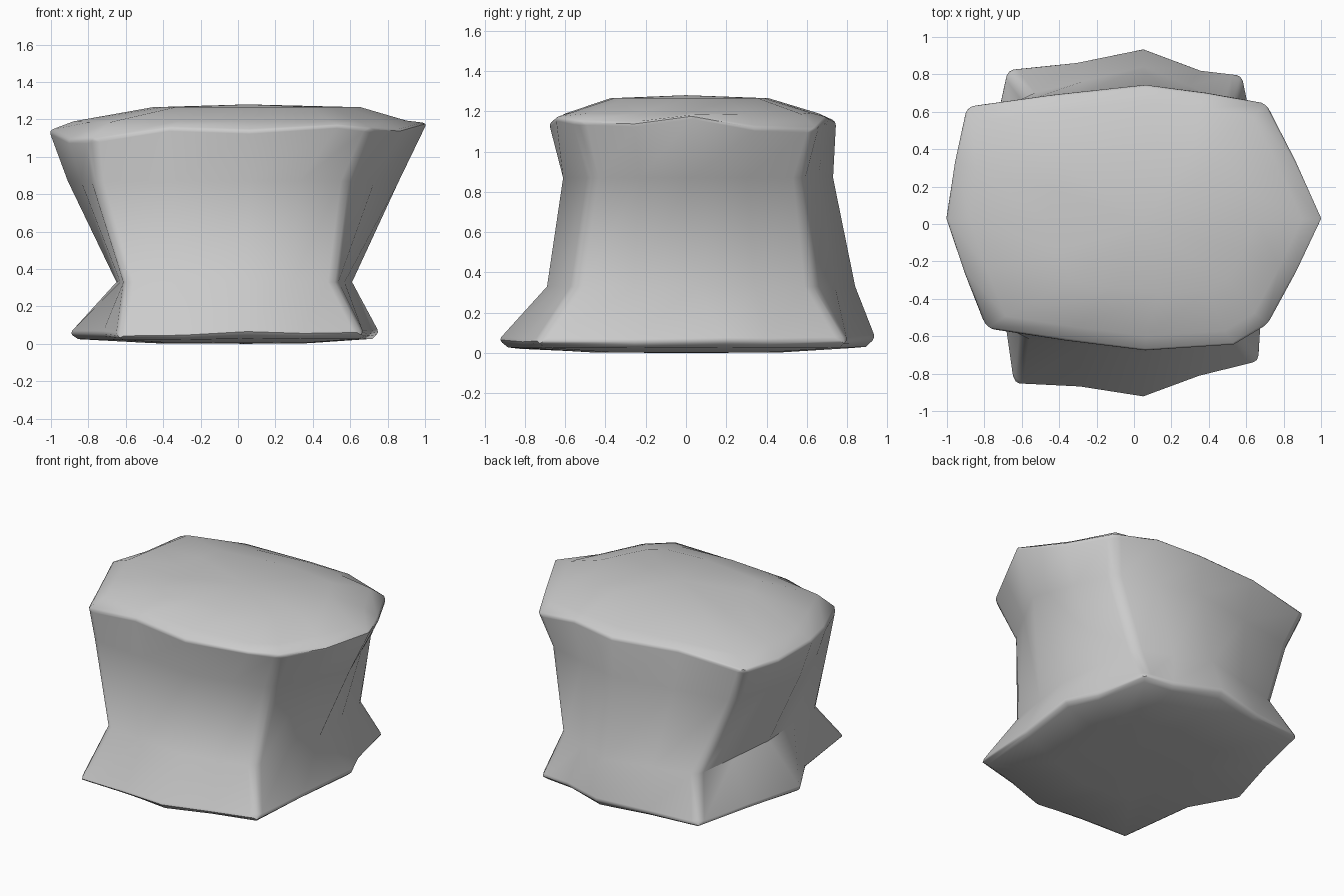
import bpy, bmesh
from mathutils import Vector

if "Cube" in bpy.data.objects:
    bpy.data.objects.remove(bpy.data.objects["Cube"])


def ring(points, z_quarter=0.0, pull=1.0, z_side=None):
    """Eight control points -> sixteen, adding a quarter point on each span."""
    out = []
    for i, p in enumerate(points):
        a, b = Vector(p), Vector(points[(i + 1) % len(points)])
        m = (a + b) / 2
        side = z_side is not None and i in (2, 3, 6, 7)
        out += [a, Vector((m.x * pull, m.y * pull, m.z + (z_side if side else z_quarter)))]
    return out


def level(points, z):
    return [(x, y, z) for x, y in points]


def inset(loop, s, z, flat, dx=0.0):
    """Shrunken copy of a loop, its heights eased toward z."""
    return [Vector((p.x * s + dx, p.y * s, p.z + (z - p.z) * flat)) for p in loop]


# Control loops: front-left, front, front-right, right, back-right, back, back-left, left
foot = ring([(-.645, -.86, .04), (.05, -.93, .065), (.67, -.74, .06), (.755, .21, .06),
             (.58, .80, .06), (.05, .94, .075), (-.68, .83, .05), (-.90, 0, .055)], -.008, .98)
foot[15] = Vector((-.725, -.31, .05))    # notch in the left side
foot[7] = Vector((.66, .42, .055))       # notch in the right side
foot[9] = Vector((.36, .825, .06))
waist = ring(level([(-.61, -.61), (.05, -.69), (.53, -.56), (.61, .04),
                    (.53, .64), (.05, .84), (-.58, .69), (-.65, 0)], .33))
shoulder = ring(level([(-.77, -.53), (.06, -.61), (.60, -.48), (.86, .02),
                       (.65, .58), (.06, .73), (-.8, .59), (-.91, .02)], .87))
rim = ring([(-.79, -.56, 1.09), (.06, -.68, 1.14), (.72, -.54, 1.15), (1.01, .03, 1.18),
            (.71, .65, 1.11), (.06, .745, 1.15), (-.90, .63, 1.12), (-1.01, .03, 1.14)],
           .04, 1.01, -.025)
rim[3] = Vector((.54, -.65, 1.17))       # blunt front-right corner

loops = [inset(foot, .5, .003, 1), inset(foot, .95, .012, .7), foot, waist, shoulder, rim,
         inset(rim, .88, 1.195, .9, .01), inset(rim, .55, 1.265, 1, .1)]

# Loft the loops into one closed rock body
bm = bmesh.new()
rows = [[bm.verts.new(p) for p in loop] for loop in loops]
n = len(rows[0])
for lo, hi in zip(rows, rows[1:]):
    for i in range(n):
        j = (i + 1) % n
        bm.faces.new((lo[i], lo[j], hi[j], hi[i]))
for row, z in ((rows[0], 0), (rows[-1], 1.28)):
    centre = bm.verts.new((0.05, 0, z))
    for i in range(n):
        bm.faces.new((row[i], row[(i + 1) % n], centre))
bmesh.ops.recalc_face_normals(bm, faces=bm.faces)

# Worn edges: soften the rim, the foot edge and the corner ridges
weight = bm.edges.layers.float.new("bevel_weight_edge")
for row in (rows[2], rows[5]):
    for i in range(n):
        bm.edges.get((row[i], row[(i + 1) % n]))[weight] = .35
for lo, hi in zip(rows[2:5], rows[3:6]):
    for i in (0, 4, 8, 12):
        bm.edges.get((lo[i], hi[i]))[weight] = .9

mesh = bpy.data.meshes.new("rock_pedestal")
bm.to_mesh(mesh)
bm.free()
rock = bpy.data.objects.new("rock_pedestal", mesh)
bpy.context.collection.objects.link(rock)
bev = rock.modifiers.new("worn_edges", "BEVEL")
bev.limit_method = 'WEIGHT'
bev.width = .055
bev.segments = 2

bpy.context.view_layer.objects.active = rock
rock.select_set(True)
bpy.ops.object.modifier_apply(modifier="worn_edges")
bpy.ops.object.shade_smooth_by_angle(angle=0.8)
